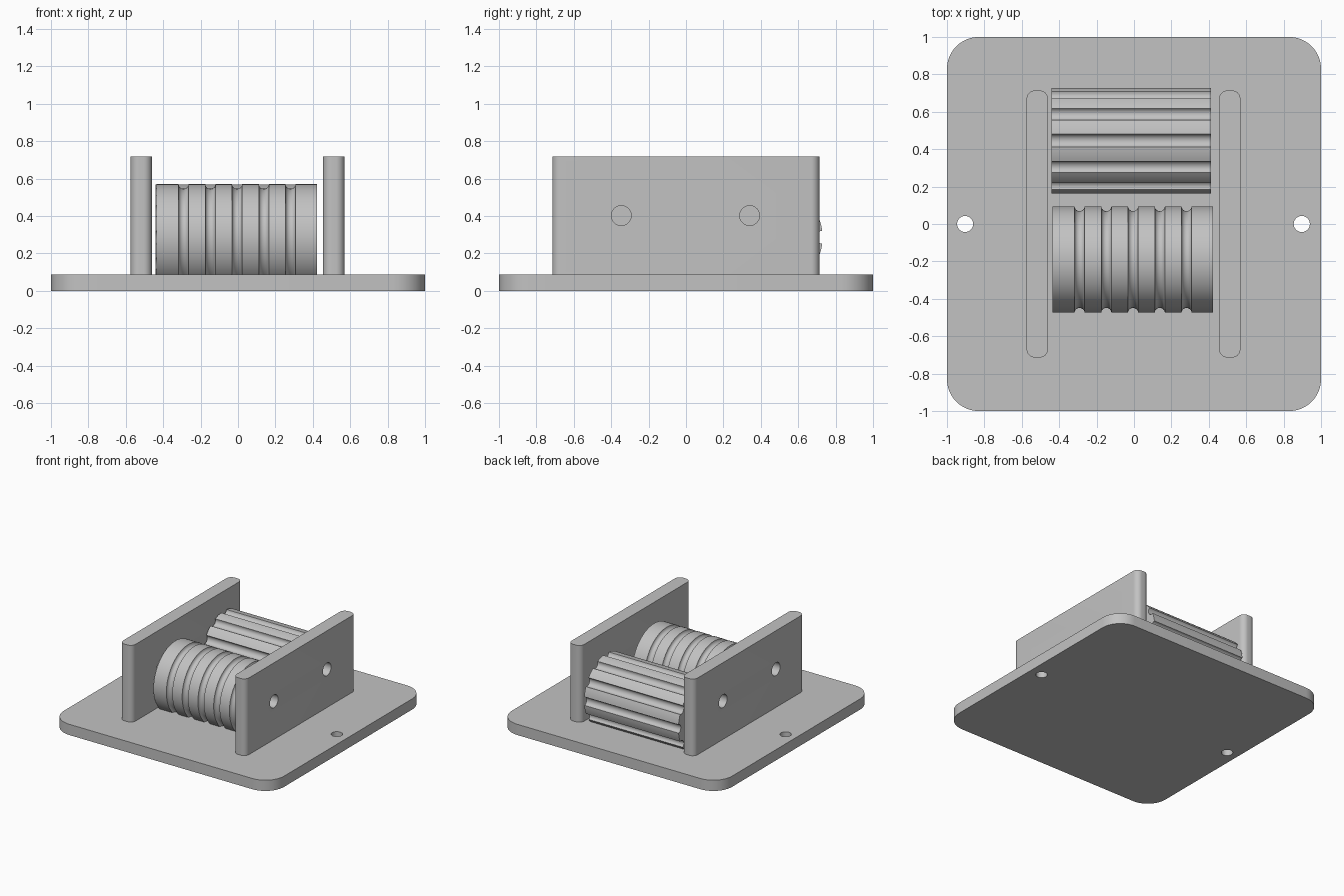
import bpy, bmesh
from math import sin, cos, pi, radians
from mathutils import Vector, Matrix

old = bpy.data.objects.get("Cube")
if old:
    bpy.data.objects.remove(old, do_unlink=True)

grey = bpy.data.materials.new("plain grey")
grey.use_nodes = True
grey.diffuse_color = (0.54, 0.54, 0.54, 1)
grey.node_tree.nodes["Principled BSDF"].inputs["Base Color"].default_value = grey.diffuse_color


def finish(name, bm):
    """Turn a bmesh into a smooth-shaded object with sharp edges kept."""
    bmesh.ops.recalc_face_normals(bm, faces=bm.faces)
    mesh = bpy.data.meshes.new(name)
    bm.to_mesh(mesh)
    bm.free()
    mesh.materials.append(grey)
    obj = bpy.data.objects.new(name, mesh)
    bpy.context.collection.objects.link(obj)
    return obj


def shade(obj):
    bpy.ops.object.select_all(action='DESELECT')
    obj.select_set(True)
    bpy.context.view_layer.objects.active = obj
    bpy.ops.object.shade_smooth_by_angle(angle=radians(30))


def prism(name, points, depth, place):
    """Extrude a flat outline along z, then place it with a matrix."""
    bm = bmesh.new()
    face = bm.faces.new([bm.verts.new((x, y, 0)) for x, y in points])
    top = bmesh.ops.extrude_face_region(bm, geom=[face])["geom"]
    verts = [g for g in top if isinstance(g, bmesh.types.BMVert)]
    bmesh.ops.translate(bm, verts=verts, vec=(0, 0, depth))
    bmesh.ops.transform(bm, matrix=place, verts=bm.verts)
    return finish(name, bm)


def rounded_rect(hx, hy, r, steps=10):
    pts = []
    for q, (sx, sy) in enumerate([(1, 1), (-1, 1), (-1, -1), (1, -1)]):
        for i in range(steps + 1):
            a = (q + i / steps) * pi / 2
            pts.append((sx * (hx - r) + r * cos(a), sy * (hy - r) + r * sin(a)))
    return pts


def circle(r, n=40):
    return [(r * cos(2 * pi * i / n), r * sin(2 * pi * i / n)) for i in range(n)]


def drill(obj, cutters):
    """Cut holes through an object and discard the cutters."""
    bpy.context.view_layer.objects.active = obj
    for c in cutters:
        c.hide_render = True
        mod = obj.modifiers.new("hole", 'BOOLEAN')
        mod.operation, mod.solver, mod.object = 'DIFFERENCE', 'EXACT', c
        bpy.ops.object.modifier_apply(modifier=mod.name)
        bpy.data.objects.remove(c, do_unlink=True)


ALONG_X = Matrix.Rotation(pi / 2, 4, 'Y')
R, AXIS_Z, BASE_T, WALL_TOP = 0.284, 0.286, 0.088, 0.717

# Base plate with two mounting holes
base = prism("base_plate", rounded_rect(1, 1, 0.17), BASE_T, Matrix())
drill(base, [prism("cutter", circle(0.043), 0.4, Matrix.Translation((x, 0, -0.1)))
             for x in (-0.903, 0.897)])
shade(base)

# Side walls, each with two axle holes
for name, x in (("right_wall", -0.517), ("left_wall", 0.512)):
    wall = prism(name, rounded_rect(0.057, 0.714, 0.045), WALL_TOP - BASE_T + 0.01,
                 Matrix.Translation((x, 0, BASE_T - 0.01)))
    drill(wall, [prism("cutter", circle(0.053), 0.4,
                       Matrix.Translation((x - 0.2, y, 0.402)) @ ALONG_X)
                 for y in (-0.346, 0.34)])
    shade(wall)

# Front roller with ring grooves, turned around the x axis
x0, x1, groove_r = -0.435, 0.423, 0.027
profile = [(x0, 0), (x0, R)]
for k in range(5):
    mid = -0.005 + (k - 2) * 0.143
    for i in range(9):
        a = pi * i / 8
        profile.append((mid - groove_r * cos(a), R - groove_r * 0.93 * sin(a)))
profile += [(x1, R), (x1, 0)]
bm = bmesh.new()
verts = [bm.verts.new((x, 0, r)) for x, r in profile]
edges = [bm.edges.new(pair) for pair in zip(verts, verts[1:])]
bmesh.ops.spin(bm, geom=verts + edges, cent=(0, 0, 0), axis=(1, 0, 0),
               angle=2 * pi, steps=72, use_merge=True)
bmesh.ops.remove_doubles(bm, verts=bm.verts, dist=1e-4)
bmesh.ops.translate(bm, verts=bm.verts, vec=(0, -0.19, AXIS_Z))
shade(finish("grooved_roller", bm))

# Back roller with twelve lengthwise flutes
flutes, half = 12, radians(7)
outline = []
for k in range(flutes):
    mid = 2 * pi * k / flutes
    out = Vector((cos(mid), sin(mid)))
    side = Vector((-sin(mid), cos(mid)))
    for i in range(9):
        a = pi * i / 8
        outline.append(out * (R * cos(half) - 0.03 * sin(a)) - side * R * sin(half) * cos(a))
    for i in range(1, 5):
        a = mid + half + (2 * pi / flutes - 2 * half) * i / 5
        outline.append((R * cos(a), R * sin(a)))
shade(prism("fluted_roller", outline, 0.855,
            Matrix.Translation((-0.442, 0.446, AXIS_Z)) @ ALONG_X))
